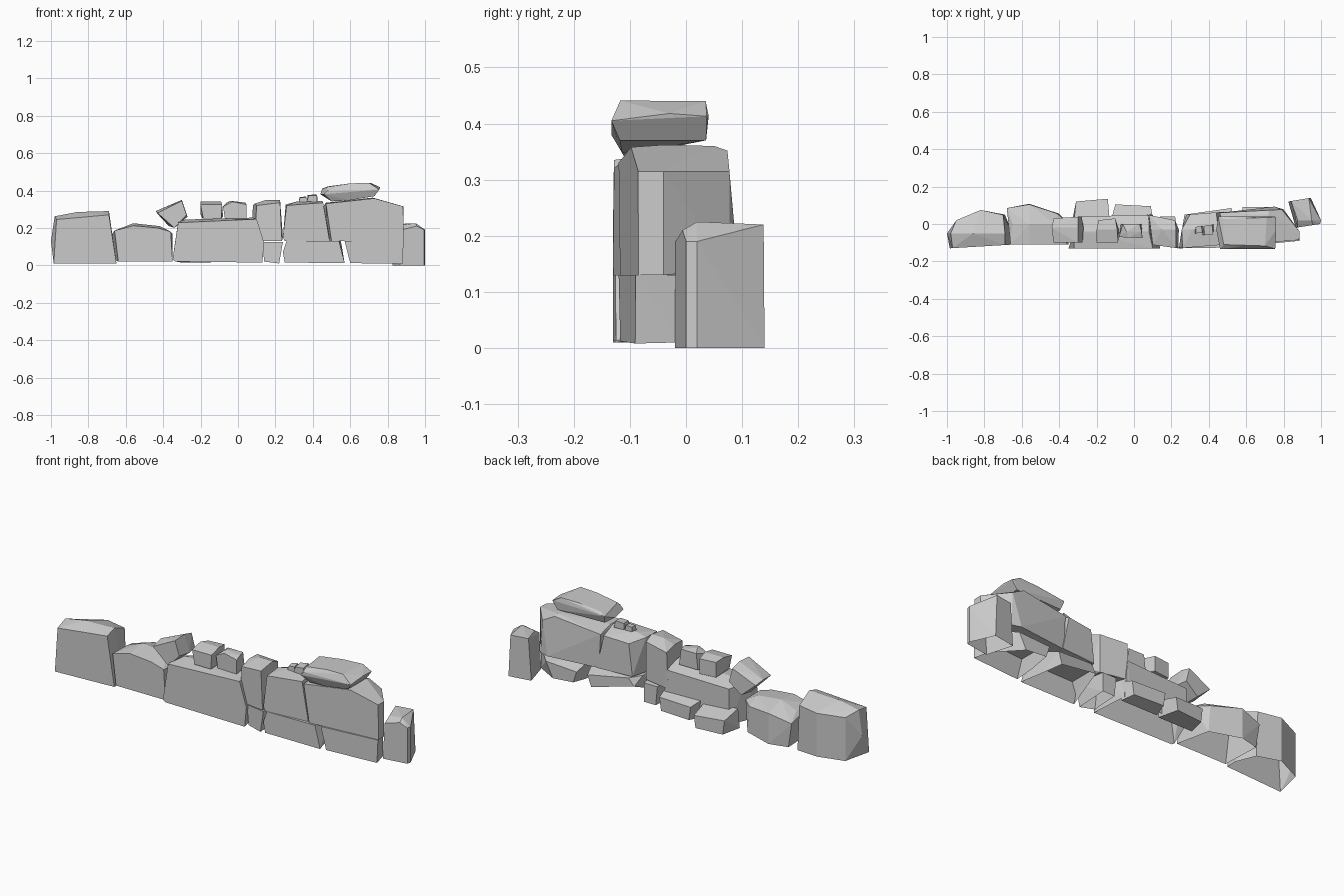
import bpy, bmesh, math


def stone(name, front, yf, back, yb, mid=(), ym=0.0, extra=(), hollow=False):
    """Faceted rock: hull of front and back (x, z) outlines; y is given at the left and right ends.
    mid is an outline at y = ym, extra are single corners, hollow leaves the underside open."""
    bm = bmesh.new()
    for pts, ys in ((front, yf), (back, yb), (mid, (ym, ym))):
        if not pts:
            continue
        xs = [p[0] for p in pts]
        lo, span = min(xs), max(max(xs) - min(xs), 1e-6)
        for x, z in pts:
            t = (x - lo) / span
            bm.verts.new((x, ys[0] + (ys[1] - ys[0]) * t, z))
    for p in extra:
        bm.verts.new(p)
    bmesh.ops.convex_hull(bm, input=bm.verts[:])
    loose = [v for v in bm.verts if not v.link_faces]
    bmesh.ops.delete(bm, geom=loose, context='VERTS')
    bmesh.ops.dissolve_limit(bm, angle_limit=math.radians(4), verts=bm.verts[:], edges=bm.edges[:])
    bmesh.ops.recalc_face_normals(bm, faces=bm.faces[:])
    if hollow:
        under = [f for f in bm.faces if f.normal.z < -.7]
        bmesh.ops.delete(bm, geom=under, context='FACES')
    me = bpy.data.meshes.new(name)
    bm.to_mesh(me)
    bm.free()
    ob = bpy.data.objects.new(name, me)
    bpy.context.collection.objects.link(ob)
    return ob


# left half of the wall: ground course
stone("left_end_stone",
      [(-.985, .01), (-.65, .01), (-.69, .27), (-.97, .245)], (-.13, -.11),
      [(-.95, .01), (-.69, .01), (-.70, .25), (-.95, .24)], (.02, .05),
      [(-1.0, .13), (-.98, .262), (-.86, .285), (-.69, .29), (-.65, .01)], -.05,
      [(-.82, .075, .02), (-.82, .075, .25)], True)
stone("left_second_stone",
      [(-.64, .02), (-.35, .02), (-.36, .18), (-.43, .20), (-.56, .212), (-.66, .185)], (-.11, -.11),
      [(-.66, .03), (-.40, .03), (-.41, .17), (-.68, .16)], (.085, .055),
      [(-.65, .19), (-.56, .225), (-.42, .21), (-.35, .17)], .0,
      [(-.56, .108, .03), (-.56, .105, .19)], True)
stone("long_stone",
      [(-.335, .02), (.13, .015), (.14, .12), (.10, .247), (-.32, .228), (-.35, .03)], (-.13, -.13),
      [(-.28, .03), (.10, .03), (.08, .23), (-.28, .22)], (.04, .05),
      [(-.32, .235), (-.28, .245), (.08, .255), (.12, .15)], -.04, hollow=True)

# footing stones behind the long stone
stone("back_footing_left",
      [(-.33, .02), (-.13, .02), (-.13, .11), (-.32, .12)], (.02, .02),
      [(-.30, .015), (-.15, .015), (-.14, .08), (-.31, .09)], (.12, .135))
stone("back_footing_right",
      [(-.11, .02), (.10, .02), (.10, .12), (-.12, .12)], (.03, .03),
      [(-.09, .03), (.08, .03), (.09, .10), (-.10, .10)], (.105, .095))

# small stones resting on the long stone
stone("tilted_stone",
      [(-.43, .28), (-.30, .345), (-.275, .27), (-.34, .20)], (-.10, -.10),
      [(-.43, .275), (-.30, .335), (-.28, .26), (-.35, .205)], (.03, .04),
      [(-.44, .29), (-.30, .35), (-.27, .26), (-.37, .21)], -.02)
stone("left_cap_cube",
      [(-.185, .25), (-.09, .25), (-.085, .325), (-.20, .325)], (-.10, -.10),
      [(-.19, .25), (-.10, .25), (-.10, .33), (-.19, .33)], (.02, .03),
      [(-.20, .27), (-.20, .34), (-.09, .34), (-.08, .26)], -.03)
stone("right_cap_cube",
      [(-.07, .25), (.045, .25), (.045, .325), (-.03, .34), (-.08, .315)], (-.07, -.075),
      [(-.07, .25), (.04, .25), (.03, .335), (-.06, .335)], (.0, .0),
      [(-.04, .345), (.04, .335)], -.04)

# upright stone and the wedge below it
stone("upright_stone",
      [(.09, .16), (.12, .13), (.235, .13), (.225, .335), (.10, .32)], (-.11, -.13),
      [(.07, .13), (.22, .13), (.22, .33), (.08, .32)], (.05, .02),
      [(.09, .33), (.15, .35), (.225, .35), (.24, .15)], -.03)
stone("upright_footing",
      [(.14, .02), (.22, .01), (.24, .125), (.13, .125)], (-.11, -.13),
      [(.15, .02), (.22, .02), (.22, .12), (.14, .12)], (.04, .04), hollow=True)

# right half: lower course
stone("lower_middle_stone",
      [(.25, .015), (.57, .012), (.54, .13), (.26, .13), (.24, .07)], (-.13, -.125),
      [(.27, .09), (.52, .10), (.50, .04), (.30, .13)], (.05, .085),
      [(.26, .13), (.55, .13), (.32, .02), (.54, .02)], -.01, hollow=True)
stone("lower_right_stone",
      [(.60, .012), (.88, .008), (.885, .13), (.57, .13)], (-.12, -.09),
      [(.58, .10), (.76, .11), (.60, .04), (.72, .03)], (.09, .09),
      [(.60, .02), (.86, .01), (.86, .13), (.57, .13)], -.01, hollow=True)

# right half: upper course
stone("upper_middle_stone",
      [(.25, .13), (.49, .13), (.455, .335), (.26, .32), (.24, .15)], (-.13, -.11),
      [(.28, .14), (.48, .14), (.44, .32), (.30, .31)], (.05, .065),
      [(.255, .325), (.31, .34), (.45, .345), (.49, .15)], -.03)
stone("upper_right_stone",
      [(.50, .13), (.885, .13), (.883, .315), (.73, .358), (.47, .33)], (-.12, -.085),
      [(.47, .14), (.80, .14), (.79, .315), (.72, .352), (.46, .32)], (.06, .078),
      [(.47, .335), (.60, .35), (.72, .362), (.885, .315), (.885, .13)], -.04,
      [(.75, .093, .14), (.72, .05, .36)])
stone("right_end_stone",
      [(.865, .0), (.995, .0), (.995, .19), (.955, .21), (.875, .19)], (-.02, .0),
      [(.825, .0), (.945, .0), (.935, .22), (.84, .22)], (.12, .14),
      [(.875, .215), (.95, .225), (1.0, .0), (1.0, .19)], .02, hollow=True)

# flat capstone and pebbles
stone("flat_capstone",
      [(.50, .342), (.60, .348), (.73, .37), (.70, .441), (.60, .438), (.48, .42)], (-.11, -.118),
      [(.46, .37), (.73, .37), (.76, .413), (.71, .44), (.60, .437), (.48, .422)], (.025, .037),
      [(.46, .38), (.755, .405), (.48, .40)], -.133,
      [(.44, -.03, .38), (.76, -.03, .418), (.45, .04, .41), (.75, .04, .415)])
for i, (x, y, z, s) in enumerate([(.345, -.03, .352, .02), (.395, -.03, .358, .028)]):
    stone(f"pebble_{i + 1}",
          [(x - s, z - s * .6), (x + s, z - s * .7), (x + s, z + s * .6), (x - s * .6, z + s * .5)],
          (y - s, y - s * .9),
          [(x - s * .8, z - s * .6), (x + s * 1.1, z - s * .5), (x + s * .8, z + s * .8), (x - s * .8, z + s * .6)],
          (y + s * .7, y + s))
